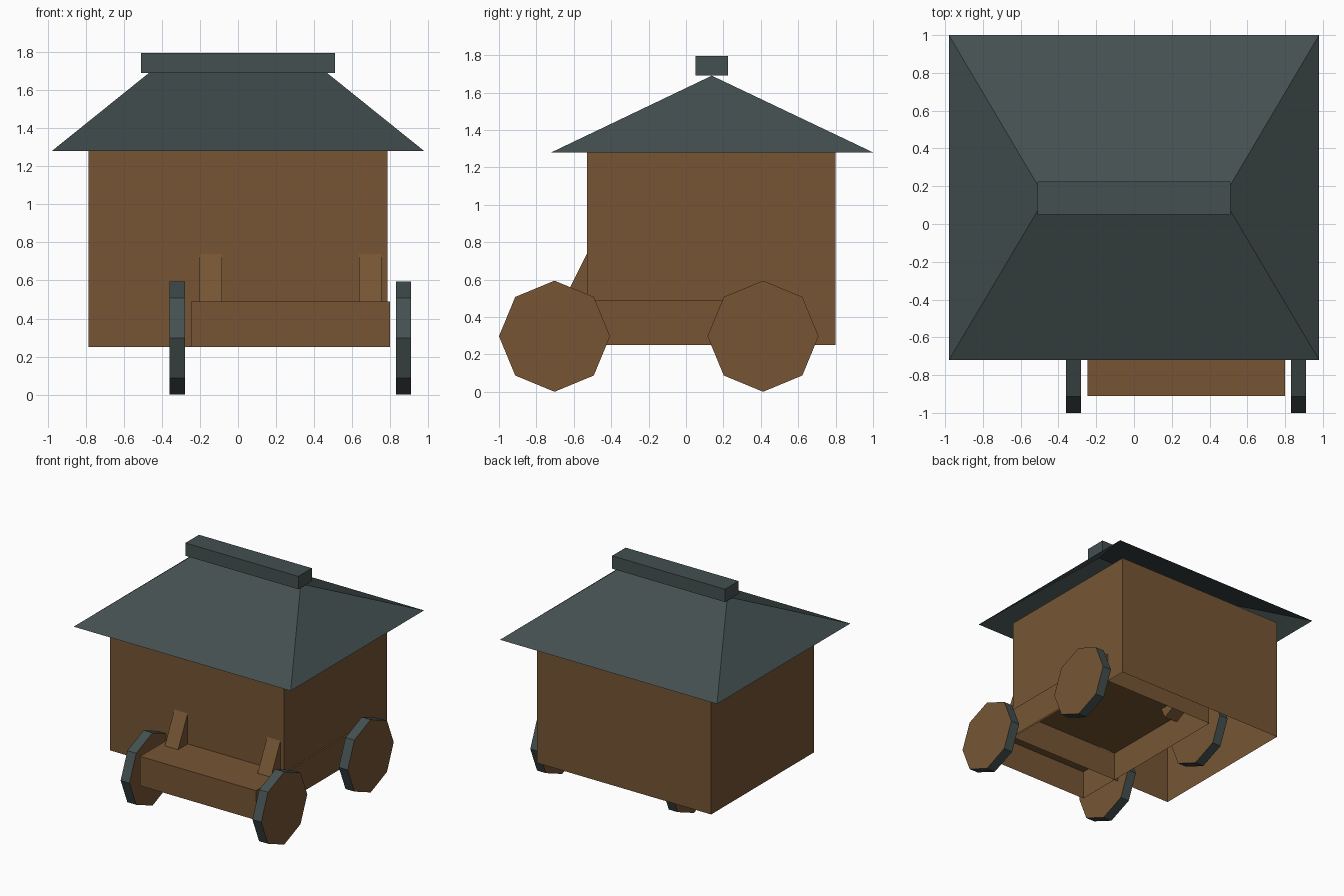
import bpy, bmesh, math
from mathutils import Matrix, Vector

if "Cube" in bpy.data.objects:
    bpy.data.objects.remove(bpy.data.objects["Cube"])


def material(name, rgb):
    m = bpy.data.materials.new(name)
    m.diffuse_color = (*rgb, 1)
    m.use_nodes = True
    m.node_tree.nodes["Principled BSDF"].inputs["Base Color"].default_value = m.diffuse_color
    return m


WOOD = material("brown wood", (0.181, 0.091, 0.034))
SLATE = material("dark slate", (0.058, 0.080, 0.080))


def finish(name, bm, *mats):
    mesh = bpy.data.meshes.new(name)
    bm.to_mesh(mesh)
    bm.free()
    for m in mats:
        mesh.materials.append(m)
    obj = bpy.data.objects.new(name, mesh)
    bpy.context.collection.objects.link(obj)
    return obj


def box_bm(lo, hi, open_bottom=False):
    lo, hi = Vector(lo), Vector(hi)
    bm = bmesh.new()
    bmesh.ops.create_cube(bm, size=1, matrix=Matrix.Translation((lo + hi) / 2)
                          @ Matrix.Diagonal((*(hi - lo), 1)))
    if open_bottom:
        bm.normal_update()
        bmesh.ops.delete(bm, geom=[f for f in bm.faces if f.normal.z < -0.9],
                         context='FACES')
    return bm


# House walls, hollow underneath
finish("house_walls", box_bm((-0.787, -0.53, 0.25), (0.787, 0.80, 1.28), True), WOOD)

# Hip roof: an open box whose top is pinched into a ridge
bm = box_bm((-0.98, -0.72, 1.28), (0.98, 1.0, 1.69), True)
for v in bm.verts:
    if v.co.z > 1.5:
        v.co.x = math.copysign(0.47, v.co.x)
        v.co.y = 0.138
bmesh.ops.remove_doubles(bm, verts=bm.verts, dist=0.001)
finish("hip_roof", bm, SLATE)

# Ridge cap
finish("ridge_cap", box_bm((-0.51, 0.05, 1.69), (0.51, 0.225, 1.795)), SLATE)

# Cart bed, hollow underneath
finish("cart_bed", box_bm((-0.247, -0.91, 0.25), (0.80, 0.62, 0.49), True), WOOD)

# Leaning posts at the cart corners
for end, y, lean in (("front", -0.509, -1), ("rear", 0.219, 1)):
    for side, x in (("left", -0.143), ("right", 0.695)):
        bm = box_bm((-0.06, -0.06, -0.25), (0.06, 0.06, 0.25))
        bm.transform(Matrix.Translation((x, y, 0.647))
                     @ Matrix.Rotation(lean * math.atan(0.5), 4, 'X'))
        finish(f"{end}_{side}_post", bm, WOOD)

# Eight-sided wheels: wooden discs with slate treads
for end, y in (("front", -0.703), ("rear", 0.412)):
    for side, x in (("left", -0.32), ("right", 0.87)):
        bm = bmesh.new()
        bmesh.ops.create_cone(bm, cap_ends=True, segments=8, radius1=0.297,
                              radius2=0.297, depth=0.08,
                              matrix=Matrix.Translation((x, y, 0.297))
                              @ Matrix.Rotation(math.pi / 2, 4, 'Y'))
        bm.normal_update()
        for f in bm.faces:
            f.material_index = 0 if abs(f.normal.x) > 0.9 else 1
        finish(f"{end}_{side}_wheel", bm, WOOD, SLATE)
